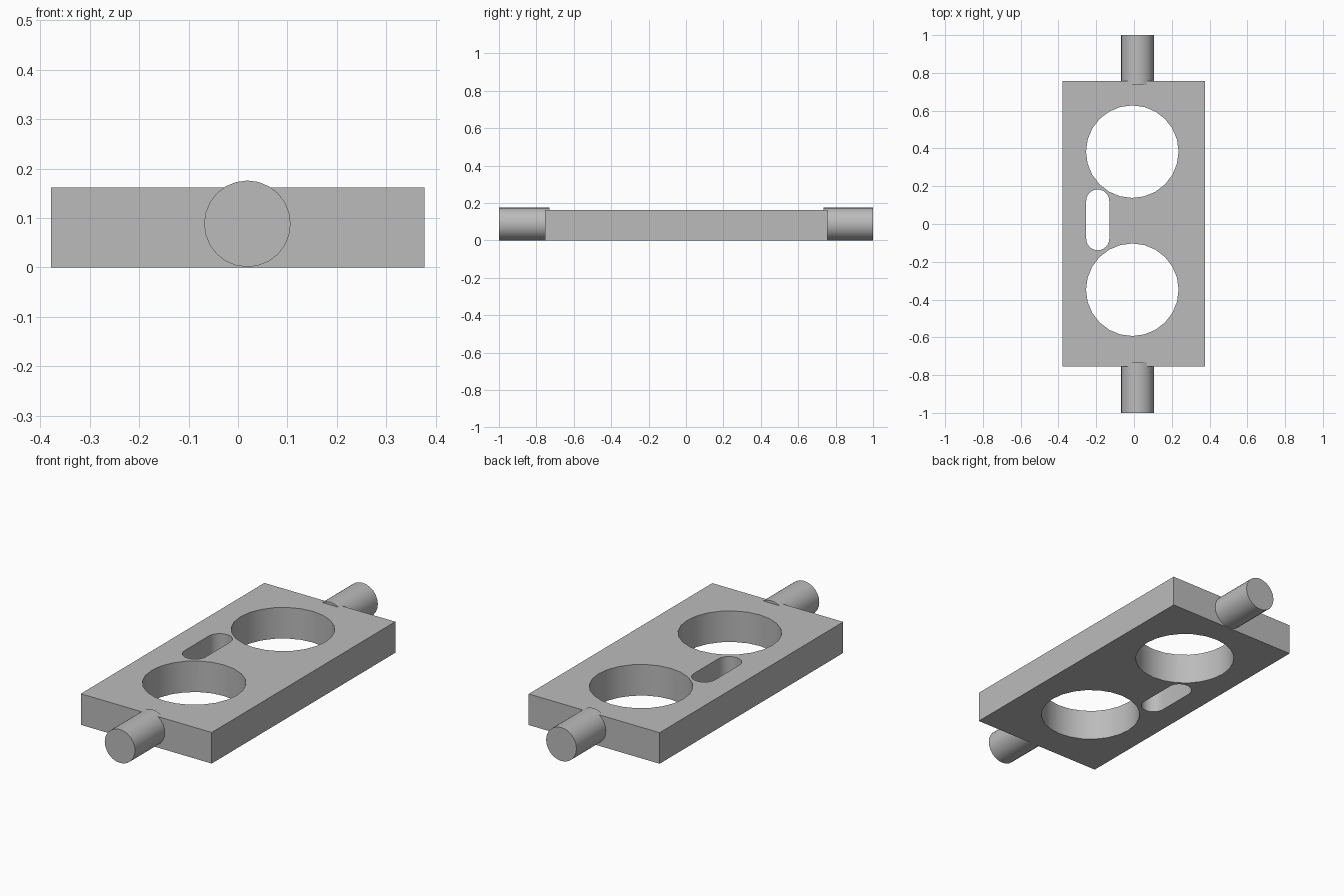
import bpy
import math

if "Cube" in bpy.data.objects:
    bpy.data.objects.remove(bpy.data.objects["Cube"], do_unlink=True)

THICK = 0.162

grey = bpy.data.materials.new("plain_grey")
grey.use_nodes = True
colour = (0.5, 0.5, 0.5, 1)
grey.diffuse_color = colour
grey.node_tree.nodes["Principled BSDF"].inputs["Base Color"].default_value = colour


def prism(name, outline, depth):
    """Extrude a closed xy outline upwards from z = 0."""
    n = len(outline)
    verts = [(x, y, z) for z in (0, depth) for x, y in outline]
    faces = [list(range(n))[::-1], list(range(n, 2 * n))]
    faces += [(i, (i + 1) % n, (i + 1) % n + n, i + n) for i in range(n)]
    mesh = bpy.data.meshes.new(name)
    mesh.from_pydata(verts, [], faces)
    mesh.materials.append(grey)
    obj = bpy.data.objects.new(name, mesh)
    bpy.context.collection.objects.link(obj)
    return obj


def arc(x, y, radius, start, sweep, steps):
    angles = [start + sweep * i / steps for i in range(steps + 1)]
    return [(x + radius * math.cos(a), y + radius * math.sin(a)) for a in angles]


def smooth(obj):
    bpy.ops.object.select_all(action="DESELECT")
    obj.select_set(True)
    bpy.context.view_layer.objects.active = obj
    bpy.ops.object.shade_smooth_by_angle(angle=math.radians(30))


# Rectangular plate
plate = prism("plate", [(-0.378, -0.755), (0.377, -0.755), (0.377, 0.757), (-0.378, 0.757)], THICK)

# Two round holes and a rounded slot
slot = arc(-0.192, 0.122, 0.061, 0, math.pi, 12) + arc(-0.192, -0.078, 0.061, math.pi, math.pi, 12)
holes = {"slot": slot}
for name, y in (("rear_hole", 0.383), ("front_hole", -0.348)):
    holes[name] = arc(-0.009, y, 0.245, 0, math.tau, 24)[:-1]

for name, outline in holes.items():
    cutter = prism(name + "_cutter", outline, THICK * 2)
    cutter.location.z = -THICK / 2
    bpy.context.view_layer.objects.active = plate
    cut = plate.modifiers.new(name, "BOOLEAN")
    cut.operation = "DIFFERENCE"
    cut.solver = "EXACT"
    cut.object = cutter
    bpy.ops.object.modifier_apply(modifier=cut.name)
    bpy.data.objects.remove(cutter, do_unlink=True)
smooth(plate)

# Round pins sunk slightly into each end of the plate
for name, y0, y1 in (("front_pin", -1, -0.73), ("rear_pin", 0.735, 1)):
    bpy.ops.mesh.primitive_cylinder_add(
        vertices=24, radius=0.0875, depth=y1 - y0,
        location=(0.019, (y0 + y1) / 2, 0.0885), rotation=(math.pi / 2, 0, 0))
    pin = bpy.context.object
    pin.name = name
    pin.data.materials.append(grey)
    smooth(pin)
